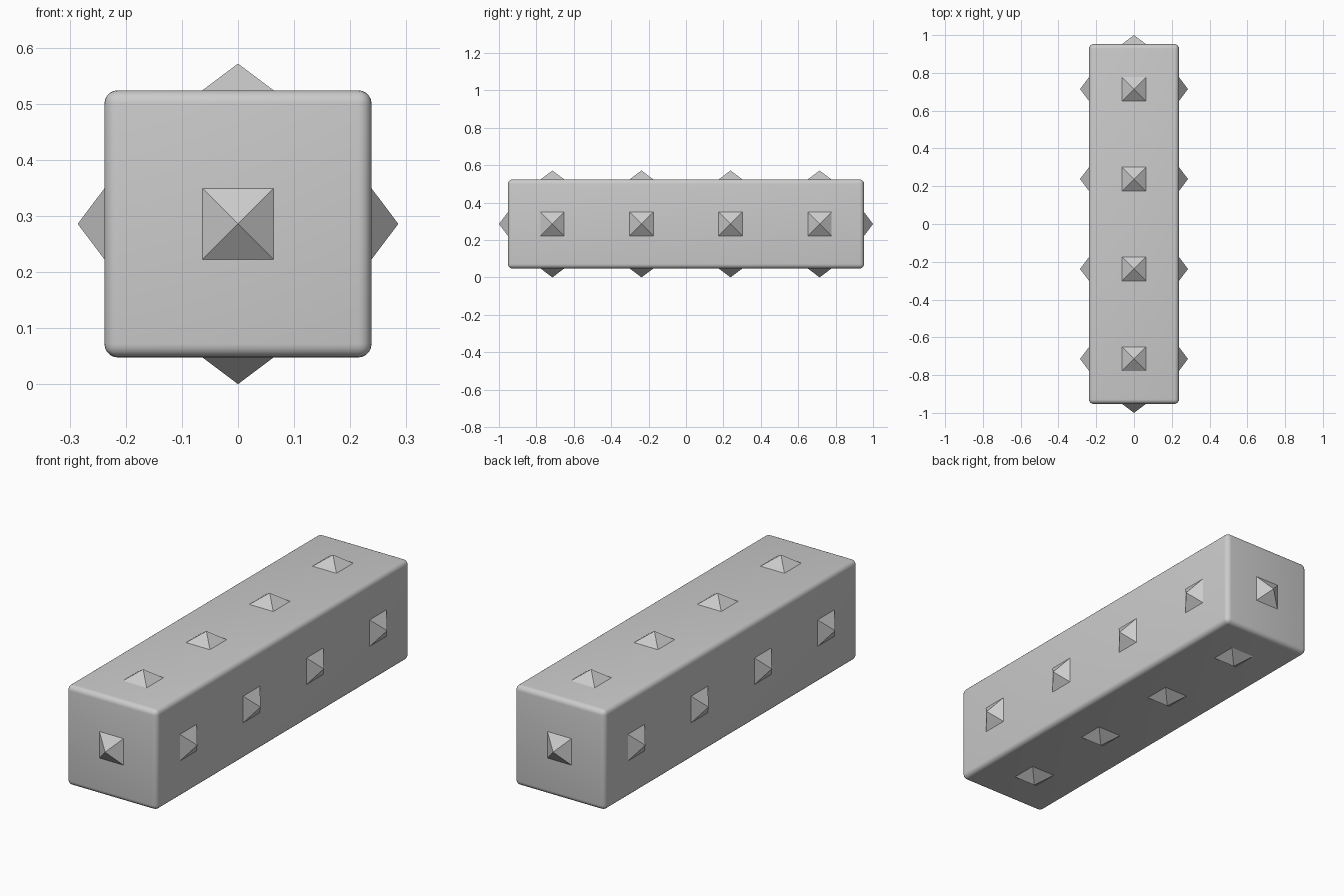
import bpy, bmesh
from math import radians, sqrt
from mathutils import Matrix, Vector

if "Cube" in bpy.data.objects:
    bpy.data.objects.remove(bpy.data.objects["Cube"])

U = 2 / 4.2              # side of one cube section
H = U / 2                # half section
SPIKE_H = U / 10         # spike height above the surface
SPIKE_W = 0.0632         # half width of the spike where it meets the surface
SINK = 0.004             # spike base buried in the body
CENTRE = Vector((0, 0, H + SPIKE_H))

# Rounded square bar
bpy.ops.mesh.primitive_cube_add(size=1, location=CENTRE)
body = bpy.context.object
body.name = "bar_body"
body.scale = (U, 4 * U, U)
bpy.ops.object.transform_apply(location=False, rotation=False, scale=True)
bevel = body.modifiers.new("rounded_edges", 'BEVEL')
bevel.width = 0.024
bevel.segments = 5
bpy.ops.object.modifier_apply(modifier=bevel.name)
bpy.ops.object.shade_smooth_by_angle(angle=radians(30))


def add_spike(name, pos, direction):
    """Four-sided pyramid standing on the surface point pos."""
    depth = SPIKE_H + SINK
    half = SPIKE_W * depth / SPIKE_H
    rot = direction.to_track_quat('Z', 'Y').to_matrix().to_4x4()
    mat = (Matrix.Translation(pos) @ rot
           @ Matrix.Translation((0, 0, depth / 2 - SINK))
           @ Matrix.Rotation(radians(45), 4, 'Z'))
    bm = bmesh.new()
    bmesh.ops.create_cone(bm, cap_ends=True, segments=4, radius1=half * sqrt(2),
                          radius2=0, depth=depth, matrix=mat)
    bmesh.ops.remove_doubles(bm, verts=bm.verts, dist=1e-5)
    bmesh.ops.recalc_face_normals(bm, faces=bm.faces)
    mesh = bpy.data.meshes.new(name)
    bm.to_mesh(mesh)
    bm.free()
    bpy.context.collection.objects.link(bpy.data.objects.new(name, mesh))


# Four spikes along each long side
sides = {"right": (1, 0, 0), "left": (-1, 0, 0), "top": (0, 0, 1), "bottom": (0, 0, -1)}
for side, d in sides.items():
    d = Vector(d)
    for i in range(4):
        add_spike(f"{side}_spike_{i + 1}", CENTRE + d * H + Vector((0, (i - 1.5) * U, 0)), d)

# One spike on each end
for side, s in (("front", -1), ("back", 1)):
    d = Vector((0, s, 0))
    add_spike(f"{side}_spike", CENTRE + d * 2 * U, d)
